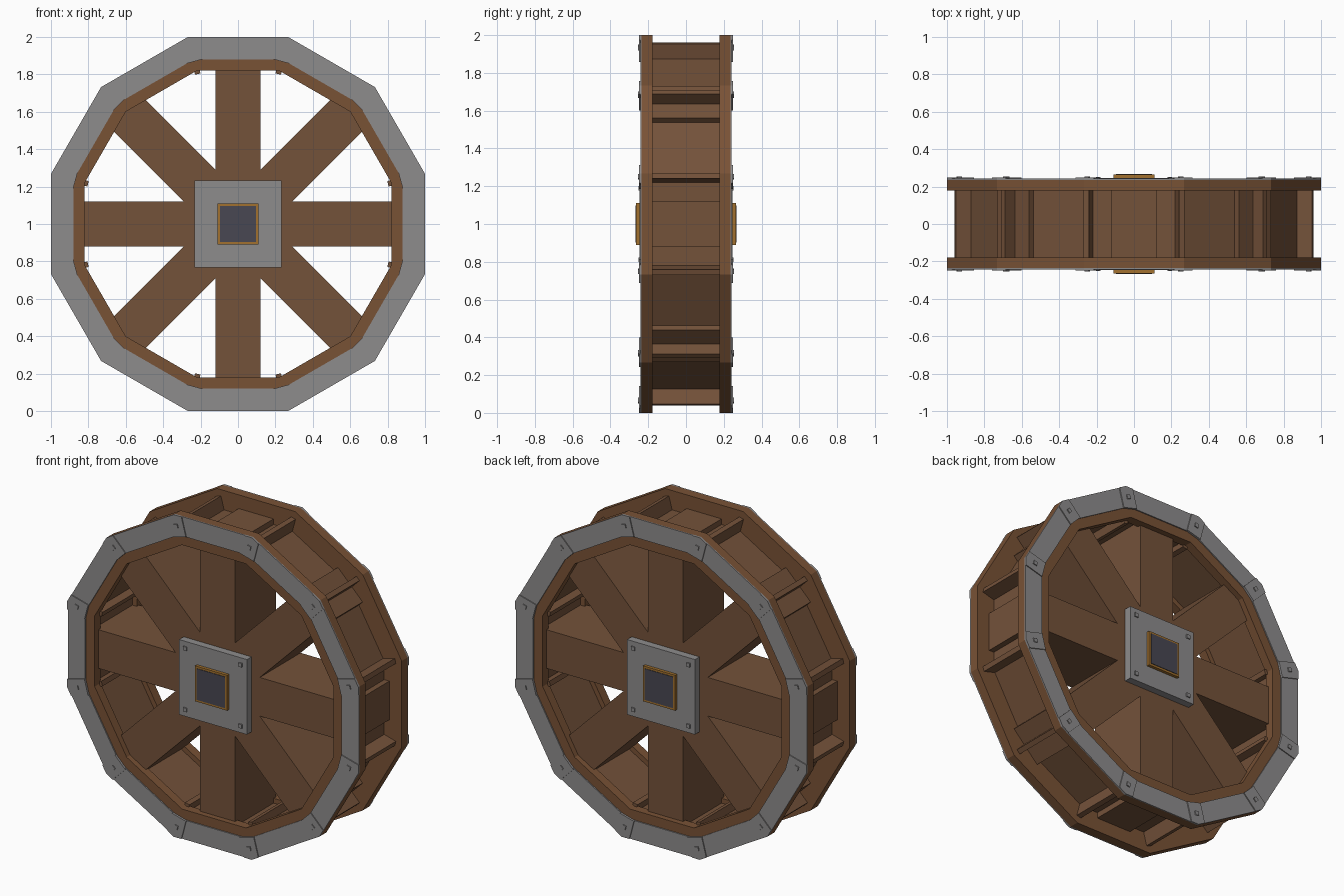
import bpy, bmesh
from math import sin, cos, tan, pi, radians

cube = bpy.data.objects.get("Cube")
if cube:
    bpy.data.objects.remove(cube)

SIDES = 12
HALF = pi / SIDES
CORNERS = [HALF + 2 * HALF * k for k in range(SIDES)]
CENTRE_Z = 1.0


def material(name, r, g, b, metallic=0.0):
    m = bpy.data.materials.new(name)
    m.use_nodes = True
    m.diffuse_color = (r, g, b, 1)
    node = m.node_tree.nodes["Principled BSDF"]
    node.inputs["Base Color"].default_value = (r, g, b, 1)
    node.inputs["Roughness"].default_value = 0.8
    return m


wood = material("wood", 0.174, 0.084, 0.042)
rim_wood = material("rim wood", 0.19, 0.084, 0.036)
iron = material("grey iron", 0.27, 0.262, 0.265)
brass = material("brass", 0.36, 0.165, 0.028)
dark = material("dark axle", 0.065, 0.063, 0.084)


def finish(bm, name, mat):
    bmesh.ops.recalc_face_normals(bm, faces=bm.faces)
    mesh = bpy.data.meshes.new(name)
    bm.to_mesh(mesh)
    bm.free()
    mesh.materials.append(mat)
    obj = bpy.data.objects.new(name, mesh)
    bpy.context.collection.objects.link(obj)
    return obj


def add_prism(bm, outline, angle, y0, y1):
    """Extrude a (radial, tangential) outline along y, turned to an angle."""
    loops = []
    for y in (y0, y1):
        loops.append([bm.verts.new((r * cos(angle) - t * sin(angle), y,
                                    CENTRE_Z + r * sin(angle) + t * cos(angle)))
                      for r, t in outline])
    a, b = loops
    bm.faces.new(a)
    bm.faces.new(b)
    n = len(a)
    for i in range(n):
        j = (i + 1) % n
        bm.faces.new((a[i], a[j], b[j], b[i]))


def rect(r0, r1, half):
    return [(r0, -half), (r1, -half), (r1, half), (r0, half)]


def prisms(name, outline, angles, y0, y1, mat):
    bm = bmesh.new()
    for angle in angles:
        add_prism(bm, outline, angle, y0, y1)
    return finish(bm, name, mat)


def ring(name, inner, outer, y0, y1, mat):
    """Twelve-sided ring, sized by the distance to its flat sides."""
    bm = bmesh.new()
    rows = []
    for a in CORNERS:
        rows.append([bm.verts.new((d / cos(HALF) * cos(a), y,
                                   CENTRE_Z + d / cos(HALF) * sin(a)))
                     for d, y in ((inner, y0), (outer, y0), (outer, y1), (inner, y1))])
    for i in range(SIDES):
        p, q = rows[i], rows[(i + 1) % SIDES]
        for k in range(4):
            m = (k + 1) % 4
            bm.faces.new((p[k], p[m], q[m], q[k]))
    return finish(bm, name, mat)


# Drum between the rims, paddles and spokes
ring("drum", 0.85, 0.88, -0.19, 0.19, wood)
prisms("paddles", rect(0.83, 0.99, 0.015), CORNERS, -0.19, 0.19, wood)
prisms("spokes", rect(-0.915, 0.915, 0.12), [radians(45 * k) for k in range(4)],
       -0.2, 0.2, wood)

# Corner strap shape that follows the rim's point
tip = 1 / cos(HALF)
strap = [(0.9, -0.05), (tip - 0.05 * tan(HALF), -0.05), (tip, 0),
         (tip - 0.05 * tan(HALF), 0.05), (0.9, 0.05)]

# Both faces of the wheel
for side, s in (("front", -1), ("back", 1)):
    ring(side + "_rim", 0.82, 1.0, s * 0.178, s * 0.235, rim_wood)
    ring(side + "_iron_band", 0.88, 1.0, s * 0.235, s * 0.242, iron)
    prisms(side + "_corner_straps", strap, CORNERS, s * 0.235, s * 0.248, iron)
    prisms(side + "_strap_rivets", rect(0.955, 0.98, 0.012), CORNERS,
           s * 0.245, s * 0.254, iron)

    # Hub plate with four rivets, brass collar and axle end
    prisms(side + "_hub_plate", rect(-0.233, 0.233, 0.233), [0], s * 0.19, s * 0.245, iron)
    bm = bmesh.new()
    for x in (-0.19, 0.19):
        for z in (-0.19, 0.19):
            add_prism(bm, [(x + u, z + v) for u, v in rect(-0.012, 0.012, 0.012)],
                      0, s * 0.24, s * 0.252)
    finish(bm, side + "_hub_rivets", iron)
    prisms(side + "_brass_collar", rect(-0.11, 0.11, 0.11), [0], s * 0.24, s * 0.264, brass)
    prisms(side + "_axle_end", rect(-0.097, 0.097, 0.097), [0], s * 0.26, s * 0.267, dark)
